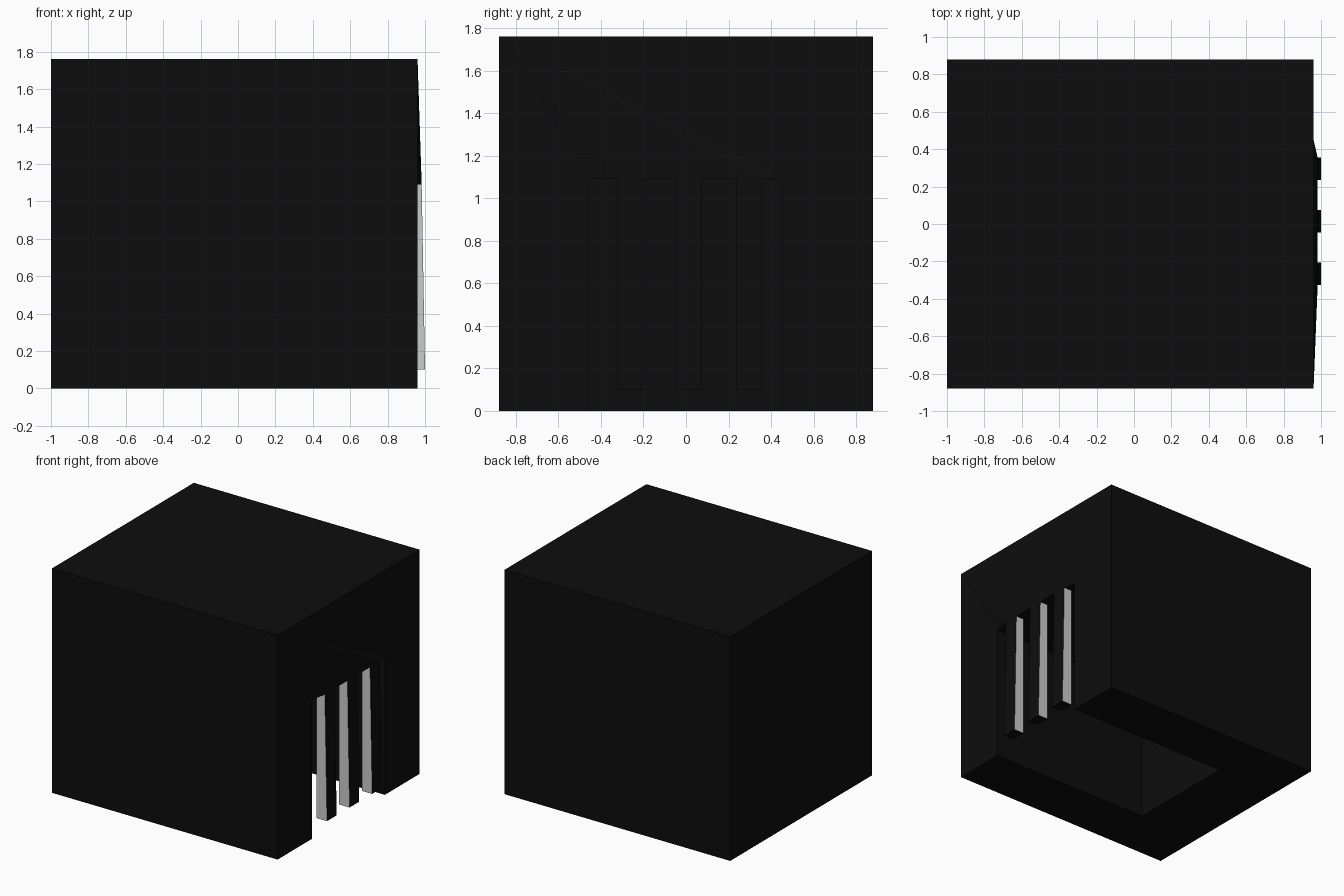
import bpy, bmesh

if "Cube" in bpy.data.objects:
    bpy.data.objects.remove(bpy.data.objects["Cube"])


def material(name, v):
    m = bpy.data.materials.new(name)
    m.diffuse_color = (v, v, v, 1)
    m.use_nodes = True
    m.node_tree.nodes["Principled BSDF"].inputs["Base Color"].default_value = m.diffuse_color
    return m


dark = material("dark", 0.004)
light = material("light", 0.8)


def make_object(name, faces, mats):
    """faces: list of (points, material index)"""
    bm = bmesh.new()
    for pts, mi in faces:
        f = bm.faces.new([bm.verts.new(p) for p in pts])
        f.material_index = mi
    bmesh.ops.remove_doubles(bm, verts=bm.verts[:], dist=1e-5)
    bmesh.ops.recalc_face_normals(bm, faces=bm.faces[:])
    me = bpy.data.meshes.new(name)
    bm.to_mesh(me)
    bm.free()
    for m in mats:
        me.materials.append(m)
    ob = bpy.data.objects.new(name, me)
    bpy.context.collection.objects.link(ob)
    return ob


X0, X1, Y, H = -1.0, 0.96, 0.88, 1.76      # outer block
XB, D0, D1, DH = -0.46, -0.455, 0.45, 1.09   # doorway recess
LIP, TIP = 0.982, 1.0                     # leaning front at bar top / bar end
bars = [(-0.325, -0.205), (-0.045, 0.075), (0.235, 0.355)]

# block with a doorway recess open to the right and below
lip = [(LIP, y, DH) for b in bars for y in b]
edge = [(X1, D0, DH)] + lip + [(X1, D1, DH)]
apex = (X1, -Y, H)
outline = [(X0, -Y), (X1, -Y), (X1, D0), (XB, D0),
           (XB, D1), (X1, D1), (X1, Y), (X0, Y)]
faces = [([(x, y, 0) for x, y in outline], 0),
         ([(X0, -Y, H), (X1, -Y, H), (X1, Y, H), (X0, Y, H)], 0)]
for i in (7, 0, 6):                       # plain outer walls
    (a, b), (c, d) = outline[i], outline[(i + 1) % 8]
    faces.append(([(a, b, 0), (c, d, 0), (c, d, H), (a, b, H)], 0))
for i in (2, 3, 4):                       # recess walls
    (a, b), (c, d) = outline[i], outline[i + 1]
    faces.append(([(a, b, 0), (c, d, 0), (c, d, DH), (a, b, DH)], 0))
faces.append((edge + [(XB, D1, DH), (XB, D0, DH)], 0))   # recess ceiling
# door side of the block, fanned around its upper corner
faces.append(([(X1, -Y, 0), (X1, D0, 0), edge[0], apex], 0))
faces += [([apex, p, q], 0) for p, q in zip(edge, edge[1:])]
faces.append(([apex, edge[-1], (X1, Y, H)], 0))
faces.append(([edge[-1], (X1, D1, 0), (X1, Y, 0), (X1, Y, H)], 0))
make_object("block", faces, [dark])

# leaning bars across the doorway, with pale sides
BACK, FOOT = 0.91, 0.1
profile = [(BACK, DH), (LIP, DH), (TIP, FOOT), (BACK, FOOT)]
for n, (a, b) in enumerate(bars, 1):
    f = [([(x, y, z) for x, z in profile], 1) for y in (a, b)]
    for i in range(4):
        (x, z), (u, w) = profile[i], profile[(i + 1) % 4]
        f.append(([(x, a, z), (u, a, w), (u, b, w), (x, b, z)], 0))
    make_object(f"door_bar_{n}", f, [dark, light])
